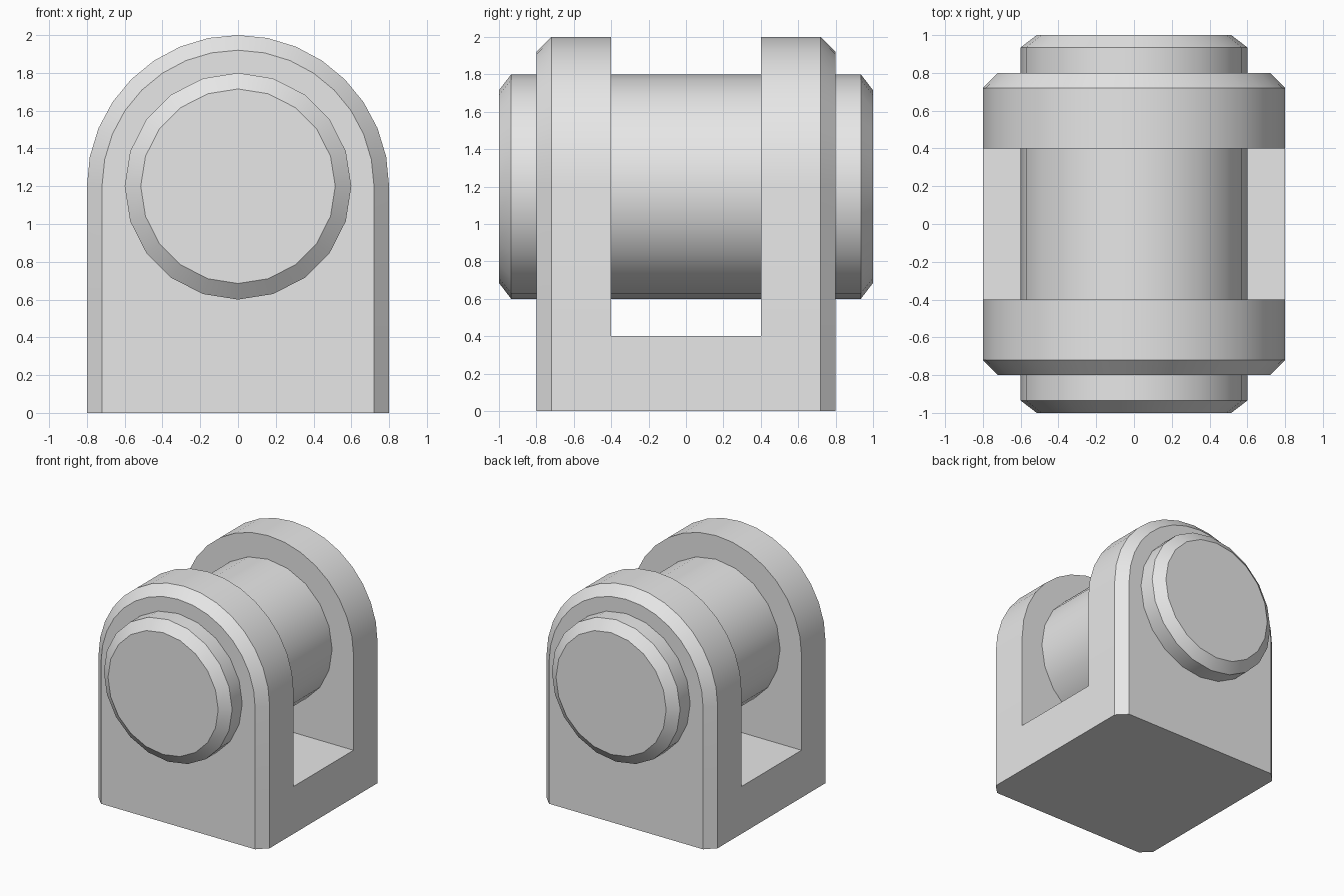
import bpy, bmesh
from math import sin, cos, pi, radians

cube = bpy.data.objects.get("Cube")
if cube:
    bpy.data.objects.remove(cube, do_unlink=True)

AXIS_Z = 1.2    # height of the pin axis
FLOOR_Z = 0.4   # top of the base between the cheeks

grey = bpy.data.materials.new("light grey")
grey.use_nodes = True
grey.diffuse_color = (0.8, 0.8, 0.8, 1)
grey.node_tree.nodes["Principled BSDF"].inputs["Base Color"].default_value = (0.8, 0.8, 0.8, 1)


def arc(r, start, end, steps):
    angles = [start + (end - start) * i / steps for i in range(steps + 1)]
    return [(r * cos(a), AXIS_Z + r * sin(a)) for a in angles]


def arch(r):
    """Round-topped outline, open at the bottom, with points at floor level."""
    return [(r, 0), (r, FLOOR_Z)] + arc(r, 0, pi, 16) + [(-r, FLOOR_Z), (-r, 0)]


def add_ring(bm, outline, y):
    return [bm.verts.new((x, y, z)) for x, z in outline]


def bridge(bm, a, b):
    for i in range(len(a)):
        j = (i + 1) % len(a)
        bm.faces.new((a[i], a[j], b[j], b[i]))


def finish(bm, name):
    bmesh.ops.recalc_face_normals(bm, faces=bm.faces[:])
    mesh = bpy.data.meshes.new(name)
    bm.to_mesh(mesh)
    bm.free()
    mesh.materials.append(grey)
    obj = bpy.data.objects.new(name, mesh)
    bpy.context.collection.objects.link(obj)
    bpy.ops.object.select_all(action='DESELECT')
    obj.select_set(True)
    bpy.context.view_layer.objects.active = obj
    bpy.ops.object.shade_smooth_by_angle(angle=radians(30))
    return obj


# Clevis bracket: two chamfered arched cheeks joined by a base
bm = bmesh.new()
inner = []
for side in (-1, 1):
    outer_ring = add_ring(bm, arch(0.72), side * 0.8)
    edge_ring = add_ring(bm, arch(0.8), side * 0.72)
    inner_ring = add_ring(bm, arch(0.8), side * 0.4)
    bm.faces.new(outer_ring)
    bridge(bm, outer_ring, edge_ring)
    bridge(bm, edge_ring, inner_ring)
    bm.faces.new(inner_ring[1:-1])      # inside wall above the floor
    inner.append(inner_ring)
base_ends = [[r[0], r[1], r[-2], r[-1]] for r in inner]
bridge(bm, *base_ends)
finish(bm, "clevis_bracket")

# Pin: cylinder along y with chamfered ends
bm = bmesh.new()
rings = [add_ring(bm, arc(r, 0, 2 * pi, 20)[:-1], y)
         for r, y in ((0.515, -1), (0.6, -0.935), (0.6, 0.935), (0.515, 1))]
for a, b in zip(rings, rings[1:]):
    bridge(bm, a, b)
bm.faces.new(rings[0])
bm.faces.new(rings[-1])
finish(bm, "pin")
